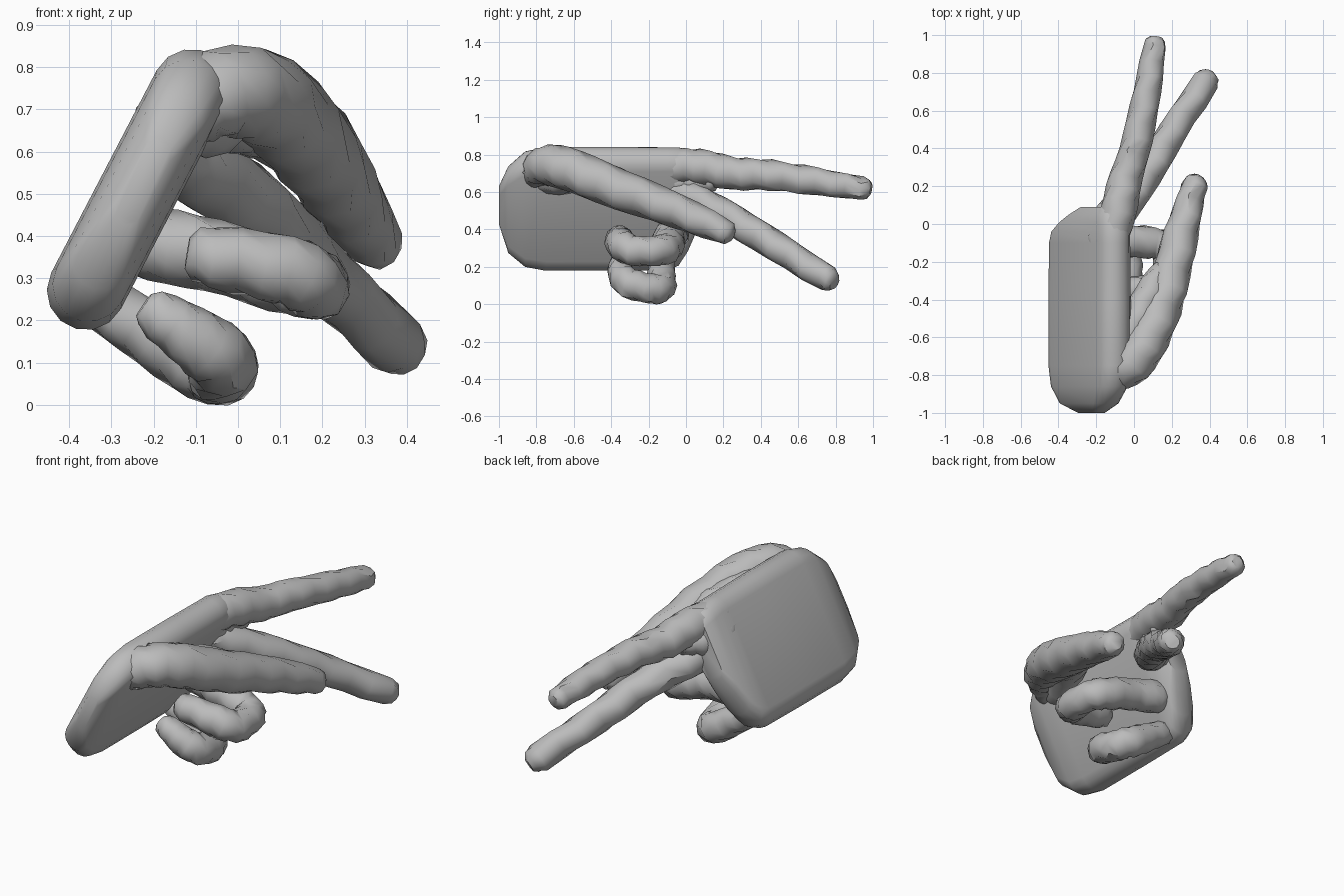
import bpy, bmesh, math, random
from mathutils import Vector

if "Cube" in bpy.data.objects:
    bpy.data.objects.remove(bpy.data.objects["Cube"])

random.seed(4)
skin = bpy.data.materials.new("grey_skin")
skin.diffuse_color = (0.5, 0.5, 0.5, 1)
skin.use_nodes = True
skin.node_tree.nodes["Principled BSDF"].inputs["Base Color"].default_value = skin.diffuse_color


def loft(name, rings, angle):
    """Skin a list of equal-length point rings and close both ends."""
    bm = bmesh.new()
    rows = [[bm.verts.new(p) for p in ring] for ring in rings]
    n = len(rows[0])
    for a, b in zip(rows, rows[1:]):
        for i in range(n):
            j = (i + 1) % n
            bm.faces.new((a[i], a[j], b[j], b[i]))
    bm.faces.new(rows[0][::-1])
    bm.faces.new(rows[-1])
    bmesh.ops.recalc_face_normals(bm, faces=bm.faces)
    mesh = bpy.data.meshes.new(name)
    bm.to_mesh(mesh)
    bm.free()
    mesh.materials.append(skin)
    ob = bpy.data.objects.new(name, mesh)
    bpy.context.collection.objects.link(ob)
    bpy.ops.object.select_all(action='DESELECT')
    ob.select_set(True)
    bpy.context.view_layer.objects.active = ob
    bpy.ops.object.shade_smooth_by_angle(angle=math.radians(angle))
    return ob


def finger(name, knots, sides=10, steps=3, jitter=0.004):
    """Tapered, slightly uneven tube through (x, y, z, radius) knots, with rounded ends."""
    pts = [Vector(k) for k in knots]
    ext = [2 * pts[0] - pts[1]] + pts + [2 * pts[-1] - pts[-2]]
    path = []
    for i in range(1, len(ext) - 2):
        a, b, c, d = ext[i - 1:i + 3]
        for s in range(steps):
            t = s / steps
            path.append(0.5 * (2 * b + (c - a) * t + (2 * a - 5 * b + 4 * c - d) * t * t
                               + (3 * b - a - 3 * c + d) * t ** 3))
    path.append(pts[-1])
    # rounded ends
    first, second, before, last = path[0], path[1], path[-2], path[-1]
    back = (first.xyz - second.xyz).normalized()
    out = (last.xyz - before.xyz).normalized()
    for along, scale in ((0.55, 0.84), (0.85, 0.5)):
        path.append(Vector((*(last.xyz + out * last.w * along), last.w * scale)))
        path.insert(0, Vector((*(first.xyz + back * first.w * along), first.w * scale)))
    centres = [p.xyz for p in path]
    rings, side = [], None
    for i, c in enumerate(centres):
        d = (centres[min(i + 1, len(path) - 1)] - centres[max(i - 1, 0)]).normalized()
        side = side or d.orthogonal()
        side = (side - d * side.dot(d)).normalized()
        up = d.cross(side)
        ring = []
        for k in range(sides):
            a = math.tau * (k + i % 2 * 0.5) / sides
            rad = path[i].w * 1.03 + random.uniform(-jitter, jitter)
            ring.append(c + (side * math.cos(a) + up * math.sin(a)) * rad)
        rings.append(ring)
    return loft(name, rings, 42)


# Palm: tilted slab with rounded edges, lofted along y
low, high = Vector((-0.36, 0.27)), Vector((-0.11, 0.75))
axis = (high - low).normalized()
normal = Vector((axis.y, -axis.x))
stations = [(-1.0, .40, .68, .035), (-.95, .15, .83, .07), (-.86, .03, .96, .087),
            (-.75, 0, 1, .093), (-.4, 0, 1, .093), (-.1, 0, 1, .09),
            (-.04, .05, 1, .09), (.01, .20, .98, .085), (.05, .38, .97, .08),
            (.09, .55, .95, .06)]
palm_rings = []
for y, u0, u1, r in stations:
    ring = []
    for u, start in ((u1, 0), (u0, math.pi)):
        c = low.lerp(high, u)
        for k in range(8):
            a = start + math.pi * k / 7
            p = c + (normal * math.cos(a) + axis * math.sin(a)) * r
            ring.append((p.x, y, p.y))
    palm_rings.append(ring)
loft("palm", palm_rings, 45)

# Extended fingers and the knuckle web between them
finger("index_finger", [(-.12, -.10, .74, .085), (-.085, .06, .735, .095), (-.04, .25, .70, .087),
                        (.02, .45, .69, .08), (.07, .70, .655, .072), (.11, .94, .62, .06)])
finger("middle_finger", [(-.17, -.08, .62, .075), (-.10, .03, .565, .09), (.06, .25, .45, .083),
                         (.20, .48, .31, .077), (.375, .75, .14, .071)])
finger("knuckle_web", [(-.16, -.08, .66, .09), (-.13, .04, .66, .085), (-.08, .12, .655, .06)])

# Thumb and the web joining it to the palm
finger("thumb", [(-.10, -.80, .71, .09), (-.01, -.74, .745, .108), (.08, -.60, .71, .112),
                 (.175, -.35, .61, .106), (.25, -.05, .50, .09), (.32, .20, .39, .067)])
finger("thumb_web", [(-.12, -.74, .67, .085), (-.02, -.58, .69, .095), (.06, -.42, .665, .085),
                     (.14, -.27, .60, .07)])

# Curled fingers
finger("ring_finger", [(-.20, -.07, .38, .088), (-.06, -.09, .355, .085), (.10, -.10, .305, .083),
                       (.175, -.15, .285, .08), (.18, -.29, .285, .08), (.11, -.345, .32, .083),
                       (-.06, -.355, .35, .072)])
finger("little_finger", [(-.33, -.13, .245, .065), (-.20, -.13, .165, .073), (-.08, -.135, .09, .08),
                         (-.04, -.19, .083, .08), (-.04, -.30, .11, .08), (-.10, -.345, .155, .072),
                         (-.18, -.355, .21, .06)])
